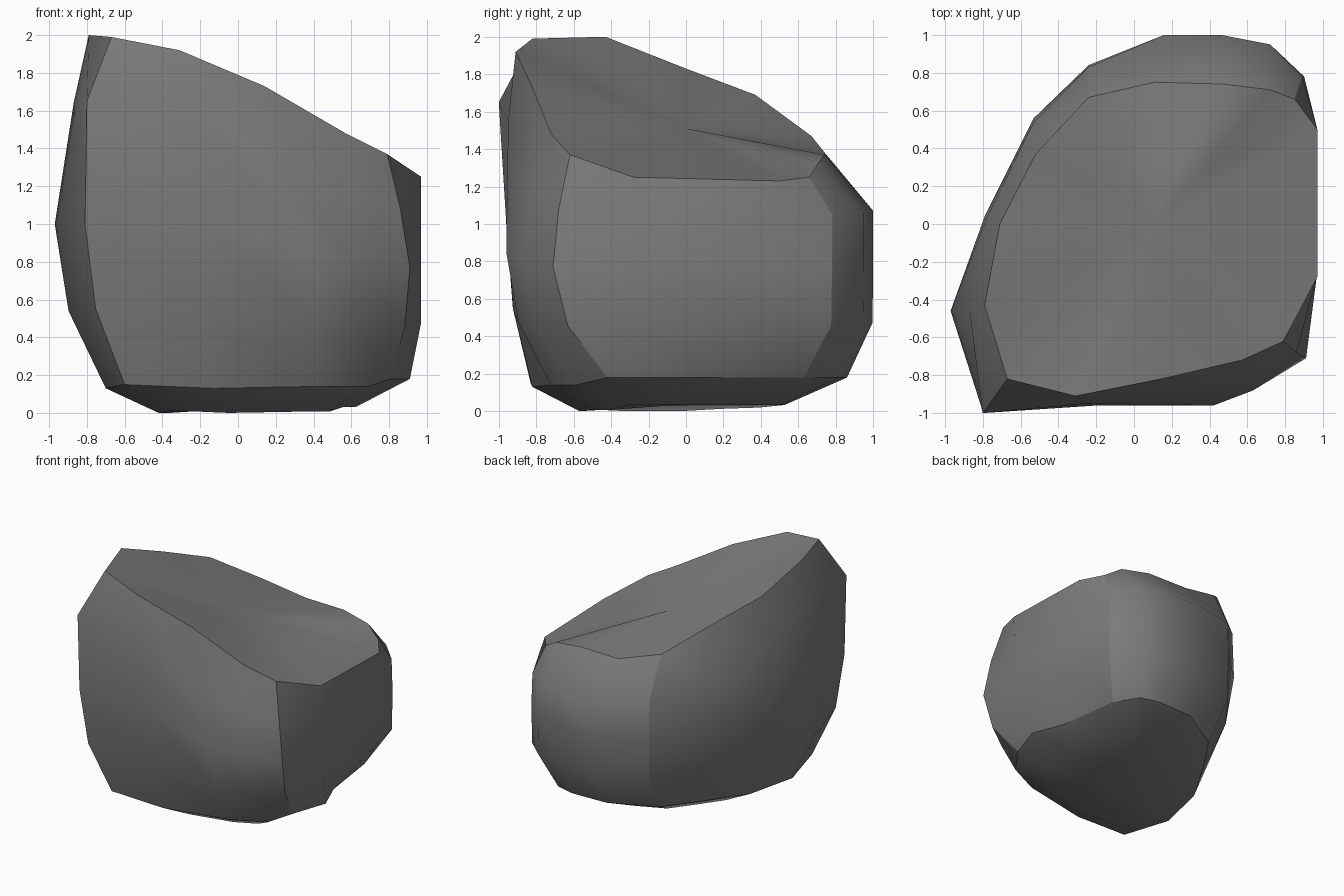
import bpy
import bmesh
from mathutils import Vector

cube = bpy.data.objects.get("Cube")
if cube:
    bpy.data.objects.remove(cube, do_unlink=True)

# Each column of the boulder: rim point, widest point, foot point
COLUMNS = [
    ((-.79, -.43, 2), (-.97, -.46, 1), (-.7, -.42, .13)),
    ((-.67, -.82, 1.99), (-.81, -.96, 1), (-.6, -.83, .15)),
    ((-.31, -.91, 1.92), (-.2, -.96, 1), (-.13, -.82, .13)),
    ((.14, -.82, 1.73), (.42, -.96, .85), (.42, -.72, .14)),
    ((.57, -.72, 1.48), (.63, -.88, .8), (.69, -.59, .14)),
    ((.79, -.62, 1.37), (.91, -.71, .77), (.81, -.42, .18)),
    ((.97, -.28, 1.25), (.97, -.25, .8), (.91, -.13, .18)),
    ((.97, .5, 1.23), (.97, .5, .8), (.81, .12, .18)),
    ((.85, .66, 1.25), (.9, .78, .77), (.74, .63, .18)),
    ((.72, .71, 1.33), (.72, .95, .8), (.62, .82, .18)),
    ((.47, .74, 1.37), (.46, 1, .8), (.46, .86, .18)),
    ((.11, .75, 1.37), (.16, 1, .8), (.15, .85, .18)),
    ((-.24, .67, 1.47), (-.24, .84, .85), (-.2, .65, .16)),
    ((-.52, .37, 1.69), (-.53, .56, .9), (-.4, .35, .15)),
    ((-.71, 0, 1.83), (-.79, .04, 1), (-.6, 0, .13)),
]
# Shoulder of each column, where the flank breaks towards the rim
SHOULDERS = [
    (-.87, -.46, 1.64), (-.8, -1, 1.65), (-.25, -.95, 1.55),
    (.2, -.91, 1.25), (.6, -.82, 1.15), (.86, -.68, 1.08),
    (.97, -.27, 1.05), (.97, .5, 1.03), (.89, .78, 1.05),
    (.72, .95, 1.06), (.46, 1, 1.07), (.16, 1, 1.07),
    (-.24, .83, 1.15), (-.53, .54, 1.3), (-.78, .03, 1.45),
]
RIDGES = (1, 5, 8, 12)  # columns that form hard vertical ridges


def flank(column, shoulder):
    """Vertical profile of one column: rim, shoulder, waist, hip, foot."""
    rim, waist, foot = (Vector(p) for p in column)
    # The back left flank drops almost straight to the hip
    taper = .03 if waist.x + waist.y > .4 else .27
    hip = waist.lerp(foot, taper)
    hip.z = waist.z + (foot.z - waist.z) * .53
    return rim, Vector(shoulder), waist, hip, foot


def bridge(bm, upper, lower):
    """Join two rings of vertices with quads."""
    count = len(upper)
    for i in range(count):
        j = (i + 1) % count
        bm.faces.new((upper[i], lower[i], lower[j], upper[j]))


def cap(bm, ring, centre, inner_scale, inner_shift):
    """Close a ring with an inner ring and a fan around its centre."""
    middle = Vector(centre)
    inner = []
    for vert in ring:
        point = middle.lerp(vert.co, inner_scale)
        point.z += inner_shift
        inner.append(bm.verts.new(point))
    bridge(bm, ring, inner)
    hub = bm.verts.new(middle)
    for i, vert in enumerate(inner):
        bm.faces.new((vert, hub, inner[(i + 1) % len(inner)]))


def harden(bm, loop, closed):
    """Mark the edges along a chain of vertices as sharp."""
    ends = loop[1:] + loop[:1] if closed else loop[1:]
    for a, b in zip(loop, ends):
        bm.edges.get((a, b)).smooth = False


# Boulder flanks
bm = bmesh.new()
profiles = []
for column, shoulder in zip(COLUMNS, SHOULDERS):
    profiles.append([bm.verts.new(p) for p in flank(column, shoulder)])
rings = [list(ring) for ring in zip(*profiles)]
for upper, lower in zip(rings, rings[1:]):
    bridge(bm, upper, lower)

# Sloping, slightly dished top and shallow rounded underside
cap(bm, rings[0], (.1, 0, 1.51), .5, 0)
cap(bm, rings[-1], (.1, -.1, .03), .65, -.095)

# Smooth faces divided by hard ridges
bmesh.ops.recalc_face_normals(bm, faces=bm.faces)
for face in bm.faces:
    face.smooth = True
harden(bm, rings[0], True)
harden(bm, rings[-1], True)
for index in RIDGES:
    harden(bm, profiles[index], False)

mesh = bpy.data.meshes.new("boulder")
bm.to_mesh(mesh)
bm.free()
boulder = bpy.data.objects.new("boulder", mesh)
bpy.context.collection.objects.link(boulder)

# Plain grey stone
stone = bpy.data.materials.new("grey stone")
stone.use_nodes = True
colour = (.2, .2, .2, 1)
stone.diffuse_color = colour
shader = stone.node_tree.nodes["Principled BSDF"]
shader.inputs["Base Color"].default_value = colour
shader.inputs["Roughness"].default_value = .9
mesh.materials.append(stone)
